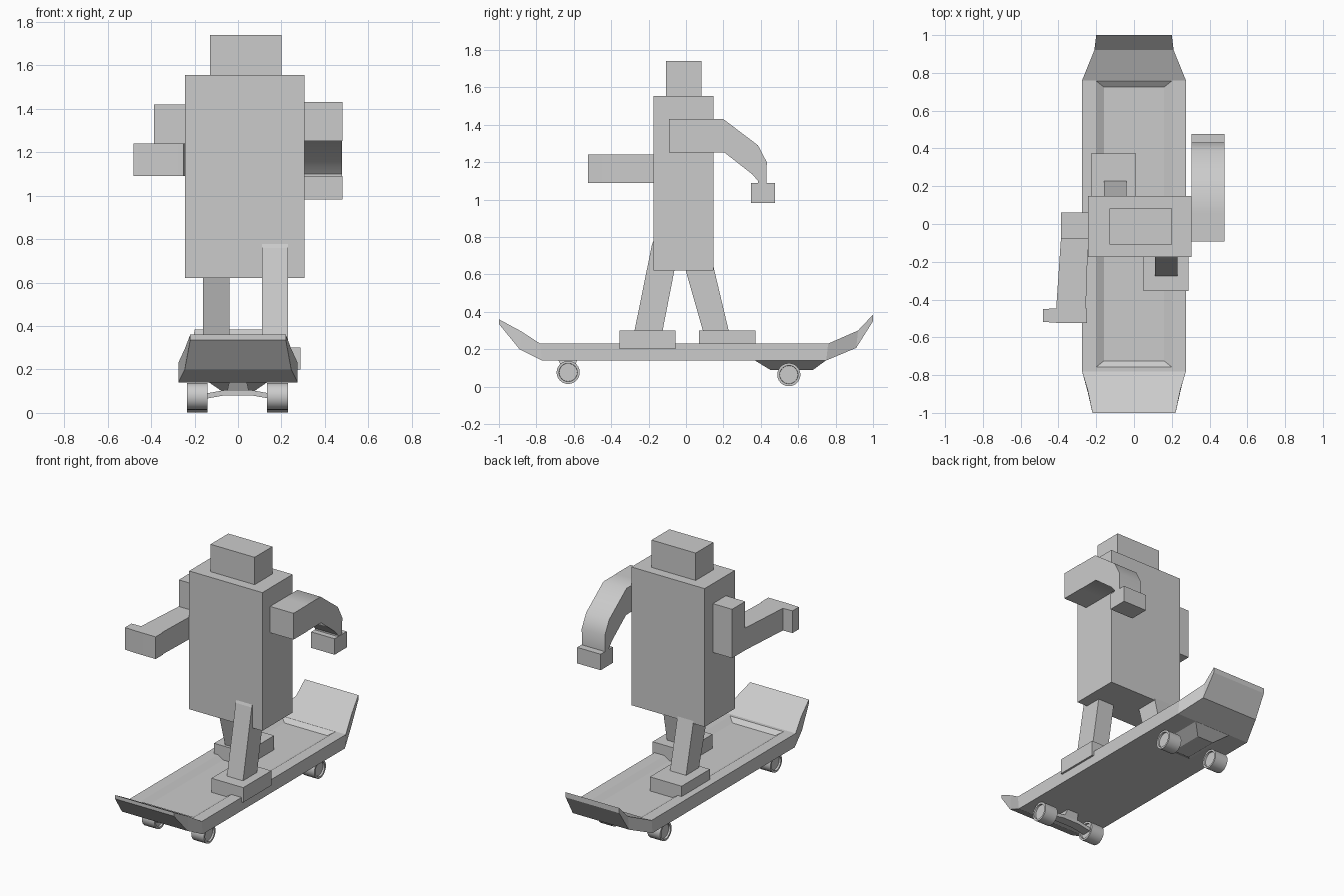
import bpy, bmesh, math
from mathutils import Matrix

if "Cube" in bpy.data.objects:
    bpy.data.objects.remove(bpy.data.objects["Cube"])


def finish(name, bm, smooth=None):
    bmesh.ops.recalc_face_normals(bm, faces=bm.faces[:])
    me = bpy.data.meshes.new(name)
    bm.to_mesh(me)
    bm.free()
    ob = bpy.data.objects.new(name, me)
    bpy.context.collection.objects.link(ob)
    if smooth:
        bpy.ops.object.select_all(action='DESELECT')
        ob.select_set(True)
        bpy.context.view_layer.objects.active = ob
        bpy.ops.object.shade_smooth_by_angle(angle=math.radians(smooth))
    return ob


def loft(name, rings, smooth=None):
    """Skin a list of equal-sized vertex rings and cap both ends."""
    bm = bmesh.new()
    rs = [[bm.verts.new(p) for p in r] for r in rings]
    n = len(rs[0])
    for a, b in zip(rs, rs[1:]):
        for i in range(n):
            j = (i + 1) % n
            bm.faces.new((a[i], a[j], b[j], b[i]))
    bm.faces.new(rs[0])
    bm.faces.new(rs[-1])
    return finish(name, bm, smooth)


def rect(x0, x1, y0, y1, z):
    return [(x0, y0, z), (x1, y0, z), (x1, y1, z), (x0, y1, z)]


def box(name, x0, x1, y0, y1, z0, z1):
    return loft(name, [rect(x0, x1, y0, y1, z0), rect(x0, x1, y0, y1, z1)])


# Deck: stations of (top y, top z, bottom y, bottom z, half width)
stations = [(-1, .36, -1, .335, .22), (-.88, .295, -.89, .2, .245),
            (-.78, .23, -.77, .14, .275), (.76, .23, .75, .14, .275),
            (.92, .3, .91, .207, .21), (1, .385, 1, .35, .2)]
deck = loft("deck", [[(-w, ty, tz), (w, ty, tz), (w, by, bz), (-w, by, bz)]
                     for ty, tz, by, bz, w in stations])

# Shallow dished standing area
bm = bmesh.new()
bm.from_mesh(deck.data)
floor = max((f for f in bm.faces if f.normal.z > .99), key=lambda f: f.calc_area())
for hx, hy, z in [(.2, .757, .23), (.16, .725, .205)]:
    bmesh.ops.inset_individual(bm, faces=[floor], thickness=.02)
    for v in floor.verts:
        v.co = (math.copysign(hx, v.co.x), math.copysign(hy, v.co.y), z)
bm.to_mesh(deck.data)
bm.free()


# Wheels with recessed hubs
def wheel(name, x, y, z, r=.062):
    bm = bmesh.new()
    m = Matrix.Translation((x, y, z)) @ Matrix.Rotation(math.pi / 2, 4, 'Y')
    bmesh.ops.create_cone(bm, cap_ends=True, segments=24, radius1=r, radius2=r,
                          depth=.095, matrix=m)
    caps = [f for f in bm.faces if len(f.verts) > 4]
    bmesh.ops.inset_individual(bm, faces=caps, thickness=.013)
    bmesh.ops.inset_individual(bm, faces=caps, thickness=.001, depth=-.012)
    finish(name, bm, 35)


for end, y, z in [("front", -.63, .076), ("back", .55, .064)]:
    for side, x in [("left", -.187), ("right", .182)]:
        wheel(f"{end}_{side}_wheel", x, y, z)

# Front truck: arched axle and small mount; back truck: tapered block
loft("front_axle", [[(x, -.66, z - .012), (x, -.6, z - .012), (x, -.6, z + .012), (x, -.66, z + .012)]
                    for x, z in [(-.15, .077), (-.06, .093), (.06, .093), (.15, .077)]])
loft("front_truck_mount", [rect(-.05, .05, -.66, -.6, .1), rect(-.04, .04, -.685, -.58, .145)])
loft("back_truck_block", [rect(-.06, .06, .45, .68, .09), rect(-.14, .14, .36, .755, .145)])

# Body and head
box("torso", -.243, .305, -.175, .148, .62, 1.555)
box("head", -.13, .2, -.108, .082, 1.555, 1.74)

# Legs and feet
box("front_foot", .05, .288, -.355, -.055, .2, .3)
box("back_foot", -.228, .01, .07, .372, .2, .3)
loft("front_leg", [rect(.11, .23, -.275, -.125, .3), rect(.11, .23, -.182, -.035, .76),
                   rect(.11, .23, -.165, -.06, .8)])
loft("back_leg", [rect(-.16, -.04, .09, .228, .3), rect(-.16, -.04, -.01, .145, .65)])

# Left arm bent forwards
box("left_upper_arm", -.387, -.243, -.08, .06, 1.09, 1.42)
loft("left_forearm", [[(x0, y, 1.09), (x1, y, 1.09), (x1, y, 1.24), (x0, y, 1.24)]
                      for x0, x1, y in [(-.387, -.243, -.08), (-.412, -.255, -.45)]])
loft("left_hand", [[(x, y0, 1.09), (x, y1, 1.09), (x, y1, 1.24), (x, y0, 1.24)]
                   for x, y0, y1 in [(-.482, -.518, -.45), (-.41, -.523, -.447),
                                     (-.25, -.523, -.447)]], 30)

# Right arm bent backwards and down: pairs of upper and lower edge points
box("right_shoulder", .305, .48, -.092, .06, 1.252, 1.43)
pairs = [(.06, 1.43, .06, 1.252), (.2, 1.43, .205, 1.252), (.385, 1.29, .355, 1.135),
         (.432, 1.2, .385, 1.1), (.43, 1.088, .385, 1.088)]
loft("right_arm", [[(.305, a, b), (.478, a, b), (.478, c, d), (.305, c, d)]
                   for a, b, c, d in pairs], 40)
box("right_hand", .305, .48, .347, .477, .982, 1.09)
